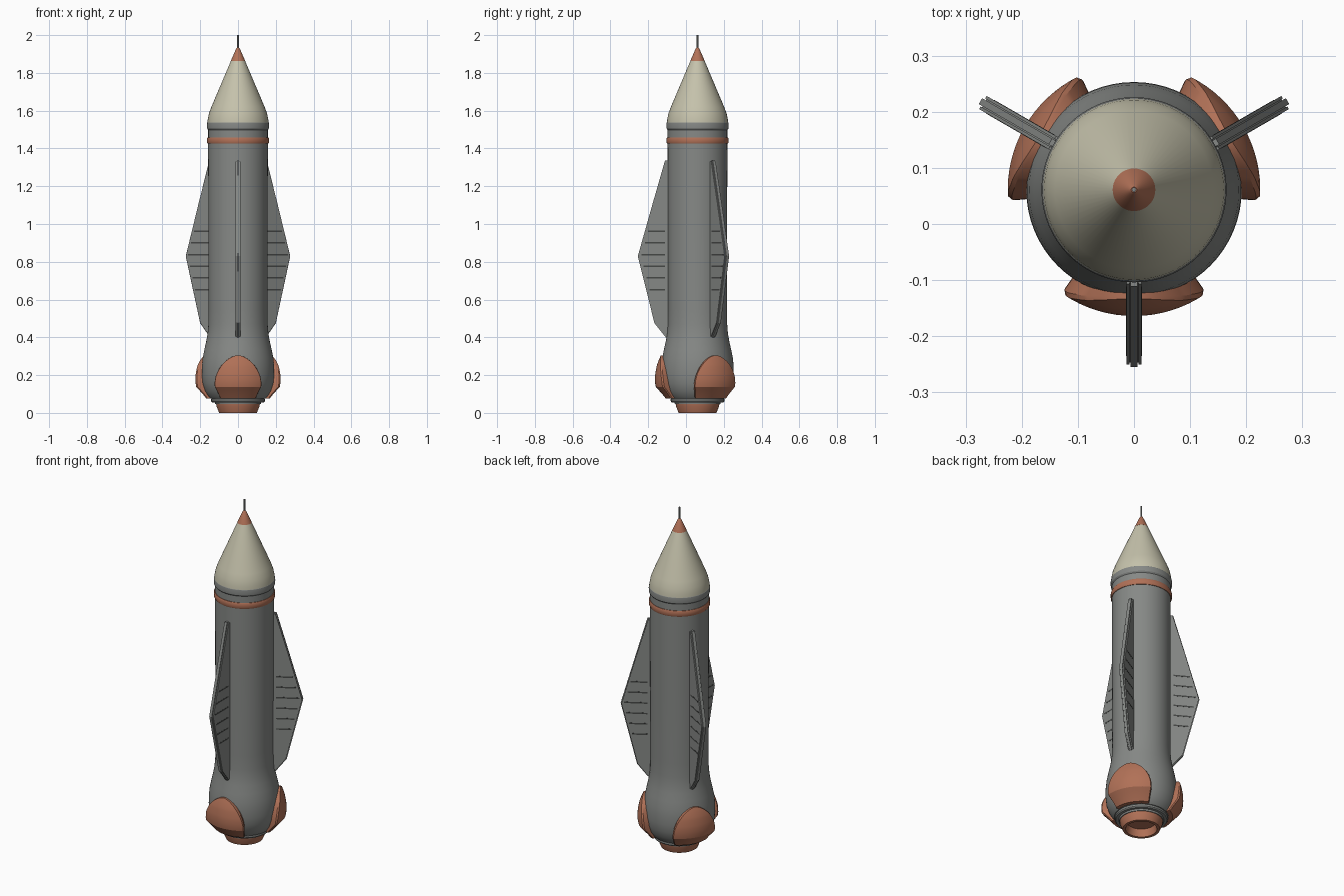
import bpy, bmesh, math

if "Cube" in bpy.data.objects:
    bpy.data.objects.remove(bpy.data.objects["Cube"])

AXIS_Y = 0.061                      # rocket axis is offset from the origin
ANGLES = [math.radians(a) for a in (-90, 30, 150)]


def material(name, rgb):
    m = bpy.data.materials.new(name)
    m.diffuse_color = (*rgb, 1)
    m.use_nodes = True
    m.node_tree.nodes["Principled BSDF"].inputs["Base Color"].default_value = m.diffuse_color
    return m


GREY = material("hull grey", (0.24, 0.25, 0.24))
DARK = material("slot dark grey", (0.06, 0.063, 0.06))
RUST = material("rust orange", (0.44, 0.165, 0.095))
CREAM = material("cream", (0.56, 0.54, 0.41))


def finish(name, bm, mat, smooth=30):
    bmesh.ops.remove_doubles(bm, verts=bm.verts, dist=1e-5)
    bmesh.ops.recalc_face_normals(bm, faces=bm.faces)
    me = bpy.data.meshes.new(name)
    bm.to_mesh(me)
    bm.free()
    me.materials.append(mat)
    if smooth:
        me.polygons.foreach_set("use_smooth", [True] * len(me.polygons))
        me.set_sharp_from_angle(angle=math.radians(smooth))
    ob = bpy.data.objects.new(name, me)
    ob.location.y = AXIS_Y
    bpy.context.collection.objects.link(ob)
    return ob


def lathe(name, profile, mat, seg=64):
    """Revolve (radius, z) points; radius 0 closes an end."""
    bm = bmesh.new()
    vs = [bm.verts.new((r, 0, z)) for r, z in profile]
    es = [bm.edges.new(p) for p in zip(vs, vs[1:])]
    bmesh.ops.spin(bm, geom=vs + es, cent=(0, 0, 0), axis=(0, 0, 1),
                   angle=2 * math.pi, steps=seg, use_merge=False)
    bmesh.ops.remove_doubles(bm, verts=bm.verts, dist=1e-5)
    bmesh.ops.dissolve_degenerate(bm, edges=bm.edges, dist=1e-6)
    return finish(name, bm, mat)


def polar(r, t, z, a):
    """Point at radius r, sideways offset t, height z on direction a."""
    return (r * math.cos(a) - t * math.sin(a), r * math.sin(a) + t * math.cos(a), z)


def plate(name, outline, t0, t1, a, mat):
    """Radial slab with an (r, z) outline between sideways offsets t0 and t1."""
    bm = bmesh.new()
    sides = [[bm.verts.new(polar(r, t, z, a)) for r, z in outline] for t in (t0, t1)]
    bm.faces.new(sides[0])
    bm.faces.new(sides[1])
    n = len(outline)
    for i in range(n):
        j = (i + 1) % n
        bm.faces.new((sides[0][i], sides[0][j], sides[1][j], sides[1][i]))
    return finish(name, bm, mat, 0)


def interp(table, z):
    for (z0, r0), (z1, r1) in zip(table, table[1:]):
        if z <= z1:
            return r0 + (r1 - r0) * (z - z0) / (z1 - z0)
    return table[-1][1]


# Hull with flared tail
lathe("hull", [(0, 0.075), (0.145, 0.075), (0.155, 0.085), (0.174, 0.115), (0.187, 0.155),
               (0.192, 0.20), (0.191, 0.25), (0.187, 0.29), (0.178, 0.335), (0.168, 0.38),
               (0.161, 0.42), (0.157, 0.47), (0.156, 0.55), (0.157, 1.0), (0.158, 1.51),
               (0, 1.51)], GREY)
# Collar and band near the top
lathe("nose_collar", [(0, 1.498), (0.158, 1.498), (0.164, 1.506), (0.165, 1.522),
                      (0.163, 1.536), (0.158, 1.542), (0, 1.542)], GREY)
lathe("orange_band", [(0.15, 1.425), (0.161, 1.425), (0.164, 1.431), (0.164, 1.453),
                      (0.161, 1.459), (0.15, 1.459)], RUST)
# Nose cone, tip and antenna
lathe("nose_cone", [(0, 1.535), (0.162, 1.535), (0.160, 1.555), (0.154, 1.585),
                    (0.141, 1.62), (0.037, 1.865), (0, 1.865)], CREAM)
lathe("nose_tip", [(0, 1.864), (0.038, 1.864), (0.010, 1.928), (0.005, 1.934), (0, 1.934)], RUST, 48)
lathe("antenna", [(0, 1.92), (0.0042, 1.92), (0.0042, 2.0), (0, 2.0)], GREY, 12)
# Tail ring and hollow nozzle
lathe("tail_ring", [(0, 0.078), (0.138, 0.078), (0.142, 0.073), (0.142, 0.062),
                    (0.137, 0.056), (0.122, 0.056), (0.120, 0.046), (0, 0.046)], GREY)
lathe("nozzle", [(0, 0.05), (0.116, 0.05), (0.114, 0.035), (0.100, 0.0), (0.084, 0.0),
                 (0.076, 0.044), (0, 0.044)], RUST)

# Pod surface radius by height
POD_R = [(0.076, 0.168), (0.10, 0.187), (0.138, 0.221), (0.16, 0.225), (0.20, 0.225),
         (0.25, 0.216), (0.28, 0.205), (0.305, 0.194)]


def pod(name, a):
    """Arched armour block wrapped around the tail."""
    bm = bmesh.new()
    zs = [0.076, 0.10, 0.12, 0.138]
    zs += [0.138 + 0.167 * math.sin(math.pi / 2 * i / 14) for i in range(1, 15)]
    us = [-1, -0.95] + [i / 8 for i in range(-7, 8)] + [0.95, 1]
    outer, inner = [], []
    for z in zs:
        k = max(0.0, (z - 0.138) / 0.167)
        w = math.radians(35) * max(1e-3, 1 - k * k) ** 0.55
        R = interp(POD_R, z)
        outer.append([bm.verts.new(polar(R - (0.007 if abs(u) == 1 else 0), 0, z, a + w * u)) for u in us])
        inner.append([bm.verts.new(polar(0.135, 0, z, a + w * u)) for u in us])
    nz, nu = len(zs), len(us)
    for g in (outer, inner):
        for i in range(nz - 1):
            for j in range(nu - 1):
                bm.faces.new((g[i][j], g[i][j + 1], g[i + 1][j + 1], g[i + 1][j]))
    for j in range(nu - 1):
        for i in (0, nz - 1):
            bm.faces.new((outer[i][j], outer[i][j + 1], inner[i][j + 1], inner[i][j]))
    for i in range(nz - 1):
        for j in (0, nu - 1):
            bm.faces.new((outer[i][j], outer[i + 1][j], inner[i + 1][j], inner[i][j]))
    finish(name, bm, RUST, 28)


# Fin outlines: protruding core and slightly smaller side skins
CORE = [(0.145, 1.337), (0.172, 1.337), (0.237, 1.11), (0.316, 0.83), (0.228, 0.475),
        (0.168, 0.40), (0.145, 0.40)]
SKIN = [(0.145, 1.332), (0.168, 1.332), (0.233, 1.11), (0.311, 0.83), (0.224, 0.478),
        (0.166, 0.405), (0.145, 0.405)]

for n, a in enumerate(ANGLES, 1):
    pod(f"tail_pod_{n}", a)
    plate(f"fin_core_{n}", CORE, -0.006, 0.006, a, GREY)
    for side, s in (("left", 1), ("right", -1)):
        plate(f"fin_skin_{side}_{n}", SKIN, s * 0.008, s * 0.0135, a, GREY)
        plate(f"fin_web_{side}_{n}", [(r - 0.003, z) for r, z in SKIN], s * 0.006, s * 0.008, a, GREY)
        # Dark horizontal slots on the fin faces
        for k in range(6):
            z = 0.9617 - k * 0.0617
            edge = 0.315 - (0.282 * (z - 0.83) if z > 0.83 else 0.248 * (0.83 - z))
            r1 = edge - 0.016
            plate(f"fin_slot_{side}_{n}_{k + 1}",
                  [(0.172, z - 0.004), (r1, z - 0.004), (r1, z + 0.004), (0.172, z + 0.004)],
                  s * 0.0125, s * 0.0142, a, DARK)
